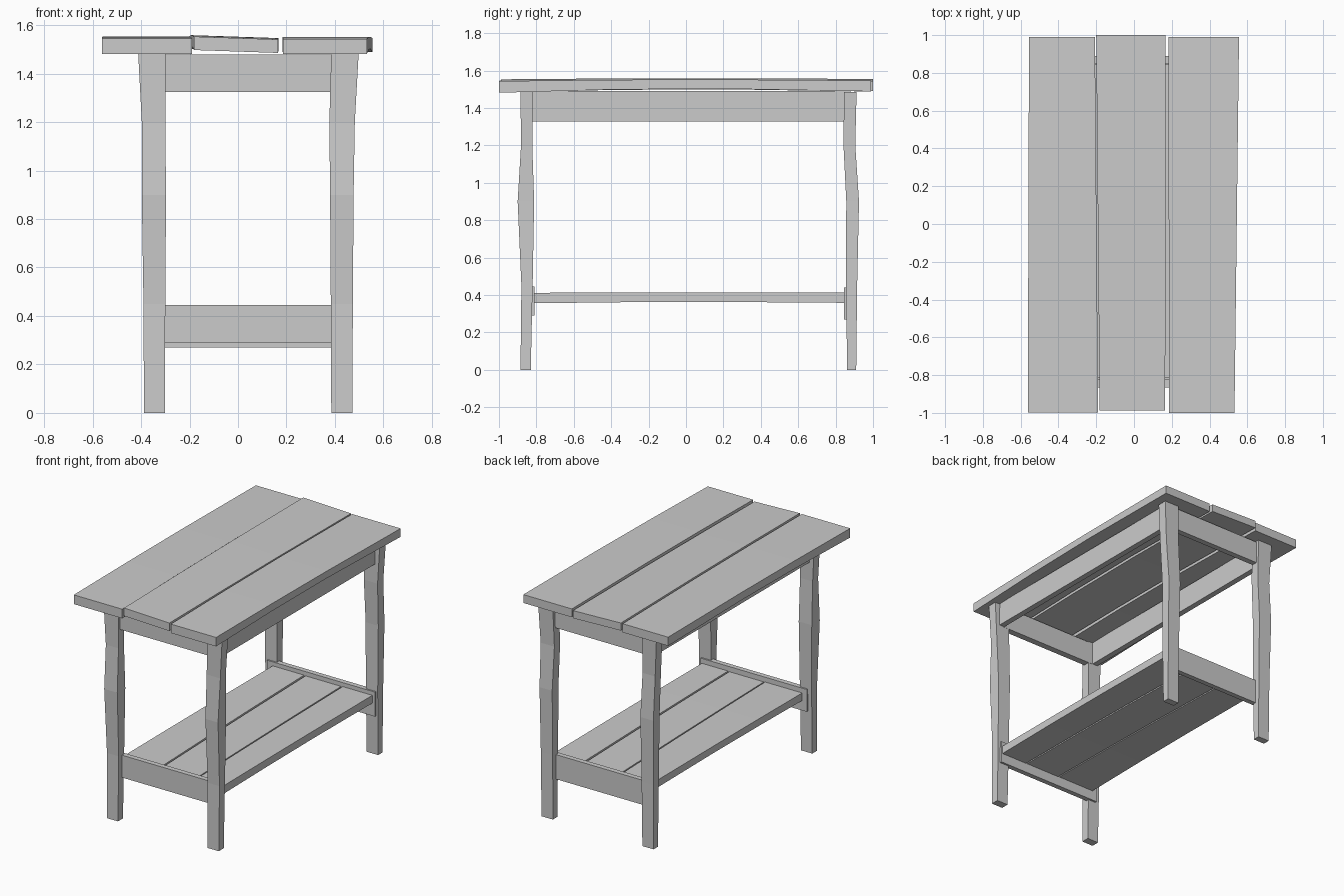
import bpy
import bmesh

cube = bpy.data.objects.get("Cube")
if cube:
    bpy.data.objects.remove(cube, do_unlink=True)

mat = bpy.data.materials.new("weathered grey")
mat.use_nodes = True
GREY = (0.6, 0.6, 0.6, 1)
mat.diffuse_color = GREY
mat.node_tree.nodes["Principled BSDF"].inputs["Base Color"].default_value = GREY


def beam(name, axis, sections, tilt=0):
    """Loft rectangles (position, a0, a1, b0, b1) along an axis; tilt lifts the a0 side."""
    bm = bmesh.new()
    rings = []
    for p, a0, a1, b0, b1 in sections:
        ring = []
        for a, b in ((a0, b0 + tilt), (a1, b0), (a1, b1), (a0, b1 + tilt)):
            co = {"x": (p, a, b), "y": (a, p, b), "z": (a, b, p)}[axis]
            ring.append(bm.verts.new(co))
        rings.append(ring)
    for lo, hi in zip(rings, rings[1:]):
        for i in range(4):
            j = (i + 1) % 4
            bm.faces.new((lo[i], lo[j], hi[j], hi[i]))
    bm.faces.new(rings[0])
    bm.faces.new(rings[-1])
    bmesh.ops.recalc_face_normals(bm, faces=bm.faces)
    mesh = bpy.data.meshes.new(name)
    bm.to_mesh(mesh)
    bm.free()
    mesh.materials.append(mat)
    obj = bpy.data.objects.new(name, mesh)
    bpy.context.collection.objects.link(obj)
    return obj


# Bowed legs: height, y range of the front and back pair
FRONT = [(0, -.885, -.83), (.45, -.88, -.82), (.9, -.9, -.812), (1.2, -.882, -.822), (1.485, -.885, -.82)]
BACK = [(0, .862, .91), (.45, .855, .915), (.9, .857, .925), (1.2, .842, .905), (1.485, .845, .912)]
LEFT_X = [(-.388, -.302), (-.39, -.3), (-.397, -.297), (-.397, -.3), (-.412, -.3)]
RIGHT_X = [(.385, .472), (.383, .474), (.38, .477), (.377, .482), (.385, .498)]
for side, xs in (("left", LEFT_X), ("right", RIGHT_X)):
    for end, ys in (("front", FRONT), ("back", BACK)):
        beam(f"{end}_{side}_leg", "z",
             [(z, *x, y0, y1) for (z, y0, y1), x in zip(ys, xs)])

# Aprons under the top
for name, y0, y1 in (("front_apron", -.865, -.82), ("back_apron", .85, .89)):
    beam(name, "x", [(x, y0, y1, 1.325, 1.48) for x in (-.34, .43)])
for name, x0, x1 in (("left_apron", -.375, -.335), ("right_apron", .42, .46)):
    beam(name, "y", [(y, x0, x1, 1.328, 1.49) for y in (-.86, .88)])

# Lower cross rails
beam("front_rail", "x", [(x, -.845, -.81, .29, .445) for x in (-.36, .455)])
beam("back_rail", "x", [(x, .845, .88, .27, .44) for x in (-.37, .46)])


def plank(name, ends, z0, z1, arch, tilt=0):
    """Board along y with a gently raised middle; ends are (y, x0, x1)."""
    (ya, a0, a1), (yb, b0, b1) = ends
    rows = []
    for t in (0, .3, .6, 1):
        lift = arch * (1 - abs(2 * t - 1.1) ** 2)
        mix = lambda p, q: p + (q - p) * t
        rows.append((mix(ya, yb), mix(a0, b0), mix(a1, b1), z0 + lift, z1 + lift * .4))
    beam(name, "y", rows, tilt)


# Top boards
plank("top_board_left", ((-.998, -.562, -.19), (.99, -.556, -.207)), 1.485, 1.547, .015)
plank("top_board_middle", ((-.988, -.182, .165), (1, -.2, .168)), 1.488, 1.542, .012, .012)
plank("top_board_right", ((-1, .185, .532), (.99, .183, .556)), 1.485, 1.545, .018)

# Shelf boards
plank("shelf_board_left", ((-.82, -.325, -.04), (.85, -.325, -.085)), .36, .412, .006)
plank("shelf_board_middle", ((-.82, -.03, .235), (.85, -.073, .2)), .358, .41, .006)
plank("shelf_board_right", ((-.82, .245, .445), (.85, .212, .44)), .357, .412, .006)
